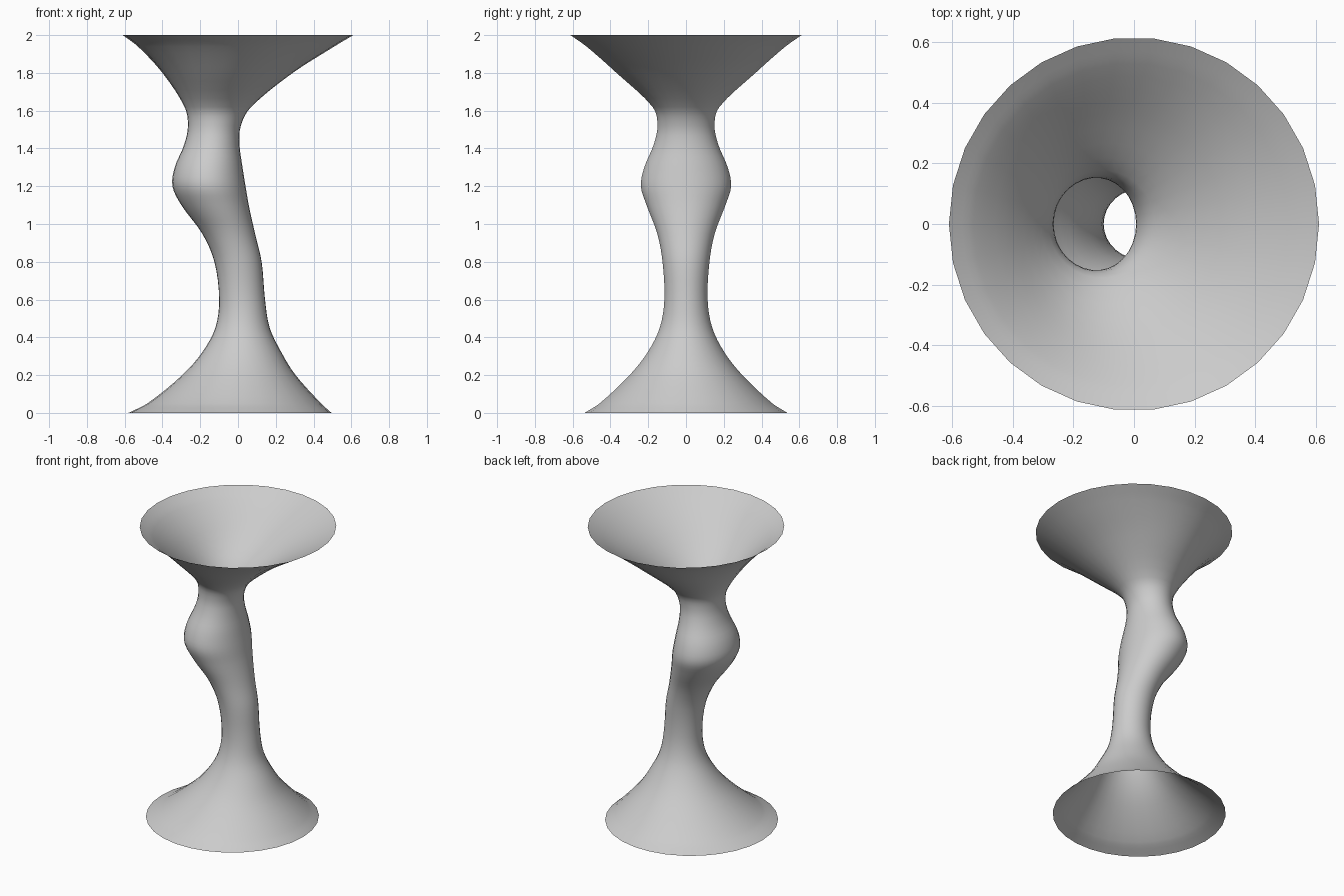
import bpy, bmesh, math

if "Cube" in bpy.data.objects:
    bpy.data.objects.remove(bpy.data.objects["Cube"])

# Profile stations: height, left x, right x, half depth
PROFILE = [
    (0.00, -0.58, 0.495, 0.54), (0.05, -0.48, 0.44, 0.46),
    (0.20, -0.295, 0.305, 0.30), (0.32, -0.19, 0.23, 0.205),
    (0.45, -0.12, 0.168, 0.14), (0.60, -0.10, 0.143, 0.115),
    (0.80, -0.125, 0.125, 0.125), (0.95, -0.19, 0.09, 0.153),
    (1.10, -0.30, 0.057, 0.21), (1.20, -0.347, 0.04, 0.24),
    (1.30, -0.335, 0.024, 0.222), (1.42, -0.285, 0.008, 0.172),
    (1.52, -0.265, 0.015, 0.152), (1.62, -0.283, 0.07, 0.178),
    (1.80, -0.40, 0.29, 0.37), (1.94, -0.53, 0.51, 0.53),
    (2.00, -0.61, 0.61, 0.615),
]
SIDES, STEPS = 30, 4


def hermite(a, b, c, d, t):
    """Smooth value between stations b and c, allowing uneven spacing."""
    h = c[0] - b[0]
    out = [b[0] + h * t]
    for k in range(1, 4):
        mb = (c[k] - a[k]) / (c[0] - a[0]) * h
        mc = (d[k] - b[k]) / (d[0] - b[0]) * h
        out.append((2*t**3 - 3*t**2 + 1) * b[k] + (t**3 - 2*t**2 + t) * mb
                   + (3*t**2 - 2*t**3) * c[k] + (t**3 - t**2) * mc)
    return out


stations = []
last = len(PROFILE) - 1
for i in range(last):
    a, b, c, d = (PROFILE[max(0, min(last, j))] for j in range(i - 1, i + 3))
    stations += [hermite(a, b, c, d, s / STEPS) for s in range(STEPS)]
stations.append(PROFILE[-1])

# Open flared column skinned through the oval rings
bm = bmesh.new()
rings = []
for z, left, right, depth in stations:
    cx, rx = (left + right) / 2, (right - left) / 2
    rings.append([bm.verts.new((cx + rx * math.cos(2 * math.pi * k / SIDES),
                                depth * math.sin(2 * math.pi * k / SIDES), z))
                  for k in range(SIDES)])
for low, high in zip(rings, rings[1:]):
    for k in range(SIDES):
        n = (k + 1) % SIDES
        bm.faces.new((low[k], low[n], high[n], high[k])).smooth = True
mesh = bpy.data.meshes.new("flared_column")
bm.to_mesh(mesh)
bm.free()
bpy.context.collection.objects.link(bpy.data.objects.new("flared_column", mesh))
